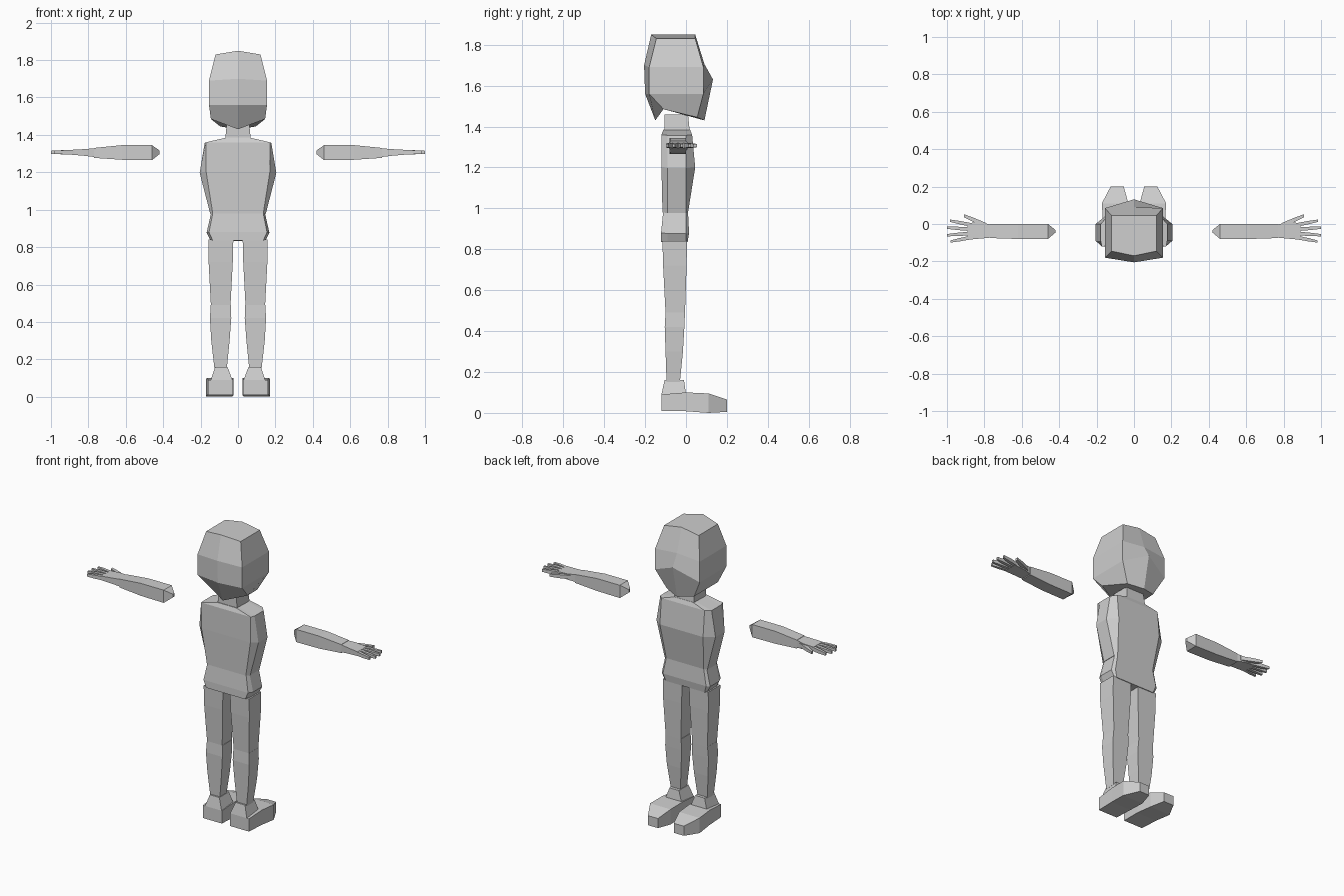
import bpy, bmesh
from mathutils import Vector

if "Cube" in bpy.data.objects:
    bpy.data.objects.remove(bpy.data.objects["Cube"])

grey = bpy.data.materials.new("plain_grey")
grey.diffuse_color = (0.62, 0.62, 0.62, 1)
grey.use_nodes = True
grey.node_tree.nodes["Principled BSDF"].inputs["Base Color"].default_value = grey.diffuse_color


def loft(name, rings, mirror=False):
    """Skin equal-length rings of points and cap both ends."""
    bm = bmesh.new()
    loops = [[bm.verts.new(p) for p in ring] for ring in rings]
    n = len(loops[0])
    for a, b in zip(loops, loops[1:]):
        for i in range(n):
            j = (i + 1) % n
            bm.faces.new((a[i], a[j], b[j], b[i]))
    bm.faces.new(loops[0])
    bm.faces.new(loops[-1][::-1])
    bmesh.ops.recalc_face_normals(bm, faces=bm.faces)
    mesh = bpy.data.meshes.new(name)
    bm.to_mesh(mesh)
    bm.free()
    mesh.materials.append(grey)
    obj = bpy.data.objects.new(name, mesh)
    bpy.context.collection.objects.link(obj)
    if mirror:
        obj.modifiers.new("mirror", 'MIRROR')
    return obj


def symmetric(half):
    """Close a half ring (x >= 0) with its mirrored points."""
    return half + [(-x, y, z) for x, y, z in reversed(half) if x > 0]


def rect_z(z, x0, x1, y0, y1):
    return [(x0, y0, z), (x1, y0, z), (x1, y1, z), (x0, y1, z)]


def rect_y(y, x0, x1, z0, z1):
    return [(x0, y, z0), (x1, y, z0), (x1, y, z1), (x0, y, z1)]


def rect_x(x, y0, y1, z0, z1):
    return [(x, y0, z0), (x, y1, z0), (x, y1, z1), (x, y0, z1)]


# Head: centre back, side back, side front, centre front at each level
loft("head", [symmetric(r) for r in (
    [(0, -.15, 1.43), (.145, -.11, 1.485), (.095, .055, 1.445), (0, .09, 1.43)],
    [(0, -.20, 1.56), (.155, -.18, 1.56), (.155, .085, 1.56), (0, .132, 1.63)],
    [(0, -.205, 1.70), (.155, -.18, 1.69), (.155, .085, 1.69), (0, .09, 1.705)],
    [(0, -.17, 1.85), (.12, -.145, 1.83), (.12, .045, 1.83), (0, .045, 1.85)],
)])

# Neck
loft("neck", [rect_z(1.36, -.07, .07, -.105, .02),
              rect_z(1.46, -.06, .06, -.105, .01)])


# Torso: back corner, side pair and front corner at each level
def torso_ring(z, back, side, front, ends=(-.09, 0)):
    return symmetric([(back[0], back[1], z), (side, ends[0], z - .003),
                      (side, ends[1], z - .003), (front[0], front[1], z)])


loft("torso", [
    torso_ring(.98, (.135, -.115), .148, (.13, .01)),
    torso_ring(1.2, (.17, -.12), .205, (.15, .045)),
    torso_ring(1.36, (.172, -.12), .178, (.15, .03)),
    torso_ring(1.385, (.065, -.11), .075, (.065, .02)),
])

# Hips
loft("hips", [
    torso_ring(.835, (.135, -.122), .145, (.135, .008)),
    torso_ring(.88, (.155, -.122), .168, (.15, .015)),
    torso_ring(.98, (.135, -.112), .145, (.13, .01)),
])

# Legs
loft("thigh", [rect_z(.84, .025, .158, -.115, .005),
               rect_z(.72, .028, .157, -.112, .003),
               rect_z(.49, .04, .145, -.10, -.005)], True)
loft("shin", [rect_z(.49, .038, .146, -.10, -.005),
              rect_z(.42, .036, .15, -.104, -.008),
              rect_z(.30, .045, .143, -.10, -.015),
              rect_z(.15, .06, .126, -.095, -.03)], True)

# Feet, toes toward +y
loft("ankle", [rect_z(.09, .03, .145, -.12, 0),
               rect_z(.16, .056, .122, -.105, -.01)], True)
loft("foot", [rect_y(-.12, .028, .16, .01, .09),
              rect_y(0, .025, .165, .008, .10),
              rect_y(.11, .03, .172, 0, .095),
              rect_y(.20, .055, .125, .005, .065)], True)

# Forearms with a pointed elbow end
loft("forearm", [rect_x(.42, -.046, -.032, 1.297, 1.317),
                 rect_x(.46, -.08, 0, 1.265, 1.345),
                 rect_x(.62, -.08, 0, 1.267, 1.345),
                 rect_x(.77, -.075, 0, 1.277, 1.33)], True)

# Palm
loft("palm", [rect_x(.77, -.073, -.002, 1.282, 1.328),
              rect_x(.82, -.078, .008, 1.288, 1.324),
              rect_x(.89, -.084, .006, 1.294, 1.32)], True)


# Fingers: tapered boxes from the palm edge to each tip
def finger(name, start, end, width):
    a, b = Vector(start), Vector(end)
    loft(name, [rect_x(p.x, p.y - w, p.y + w, 1.307 - h, 1.307 + h)
                for p, w, h in ((a, width, .012), (a.lerp(b, .55), width * .9, .011),
                                (b, width * .6, .008))], True)


finger("thumb", (.79, -.008), (.91, .045), .013)
for name, y0, tip in (("index_finger", -.005, (.985, .018)),
                      ("middle_finger", -.028, (1.0, -.02)),
                      ("ring_finger", -.05, (1.0, -.06)),
                      ("little_finger", -.072, (.98, -.093))):
    finger(name, (.87, y0), tip, .010)
